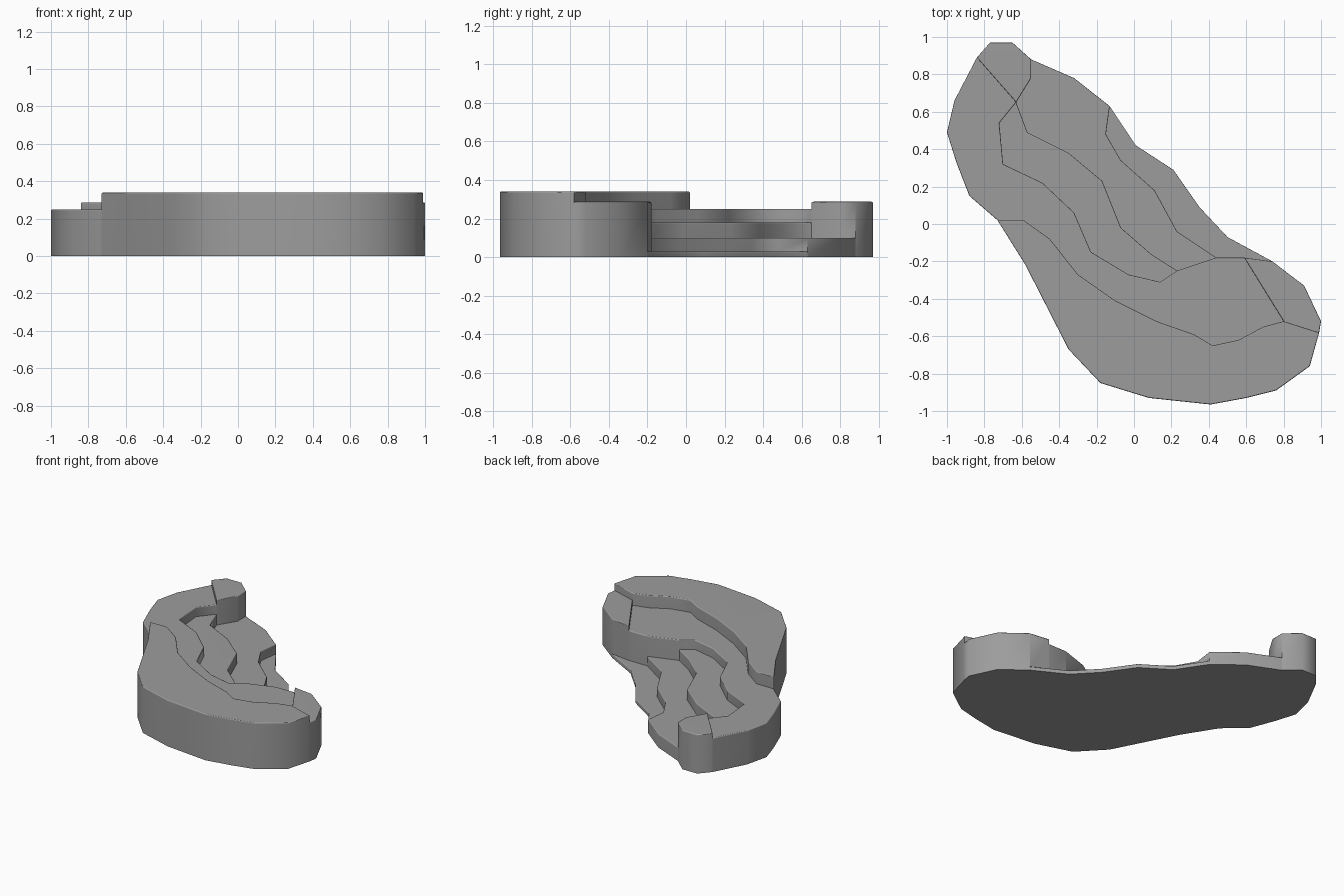
import bpy, bmesh, math

if "Cube" in bpy.data.objects:
    bpy.data.objects.remove(bpy.data.objects["Cube"])

# Outer rim, clockwise from the back left, split where terraces meet it
rim_back_knob = [(-.84, .89), (-.77, .97), (-.65, .97), (-.55, .88)]
rim_second = [(-.55, .88), (-.32, .78), (-.13, .63)]
rim_low = [(-.13, .63), (.01, .42), (.21, .29), (.35, .09), (.50, -.07), (.74, -.20)]
rim_right_knob = [(.74, -.20), (.91, -.33), (1, -.52), (.99, -.58)]
rim_top = [(.99, -.58), (.94, -.76), (.76, -.89), (.60, -.93), (.41, -.965), (.08, -.93),
           (-.18, -.85), (-.35, -.67), (-.58, -.22), (-.73, .02)]
rim_upper = [(-.73, .02), (-.88, .15), (-.95, .33), (-1, .49), (-.96, .66), (-.84, .89)]

# Winding step lines shared by neighbouring terraces
step_top = [(-.73, .02), (-.59, .02), (-.45, -.08), (-.30, -.27), (-.10, -.41), (.12, -.52),
            (.32, -.59), (.42, -.65), (.56, -.62), (.69, -.55), (.80, -.52)]
step_top_end = [(.80, -.52), (.99, -.58)]
step_upper = [(-.63, .65), (-.72, .54), (-.70, .32), (-.49, .22), (-.32, .06), (-.23, -.15),
              (-.03, -.27), (.14, -.31), (.23, -.25)]
step_upper_mid = [(.23, -.25), (.44, -.18)]
step_upper_end = [(.44, -.18), (.59, -.18)]
step_third = [(-.63, .65), (-.57, .49), (-.35, .38), (-.17, .23), (-.07, -.02), (.09, -.16),
              (.23, -.25)]
step_second = [(-.13, .63), (-.15, .48), (-.07, .34), (.11, .18), (.23, -.04), (.44, -.18)]
back_knob_left = [(-.84, .89), (-.63, .65)]
back_knob_right = [(-.63, .65), (-.55, .78), (-.55, .88)]
right_knob_left = [(.59, -.18), (.80, -.52)]
right_knob_back = [(.59, -.18), (.74, -.20)]


def rev(chain):
    return chain[::-1]


def ring(*chains):
    """Join clockwise chains into one counter-clockwise ring."""
    return [p for c in chains for p in c[:-1]][::-1]


# Terraces: height and plan
terraces = {
    "top_terrace": (.34, ring(rim_top, step_top, step_top_end)),
    "upper_terrace": (.25, ring(rim_upper, back_knob_left, step_upper, step_upper_mid,
                                step_upper_end, right_knob_left, rev(step_top))),
    "third_terrace": (.18, ring(step_third, rev(step_upper))),
    "second_terrace": (.10, ring(back_knob_right, rim_second, step_second,
                                 rev(step_upper_mid), rev(step_third))),
    "low_terrace": (.03, ring(rim_low, rev(right_knob_back), rev(step_upper_end),
                              rev(step_second))),
    "back_knob": (.287, ring(rim_back_knob, rev(back_knob_right), rev(back_knob_left))),
    "right_knob": (.287, ring(right_knob_back, rim_right_knob, rev(step_top_end),
                              rev(right_knob_left))),
}

# Dark grey stone
stone = bpy.data.materials.new("stone")
stone.diffuse_color = (.335, .335, .335, 1)
stone.use_nodes = True
stone.node_tree.nodes["Principled BSDF"].inputs["Base Color"].default_value = stone.diffuse_color


def edges(plan):
    return list(zip(plan, plan[1:] + plan[:1]))


height_at = {e: h for h, plan in terraces.values() for e in edges(plan)}

# Each terrace: tread, underside, and walls down to its lower neighbour
for name, (h, plan) in terraces.items():
    bm = bmesh.new()
    bm.faces.new([bm.verts.new((x, y, h)) for x, y in plan])
    bm.faces.new([bm.verts.new((x, y, 0)) for x, y in reversed(plan)])
    for a, b in edges(plan):
        low = height_at.get((b, a), 0)
        if low < h:
            bm.faces.new([bm.verts.new(p) for p in
                          ((*a, low), (*b, low), (*b, h), (*a, h))])
    bmesh.ops.remove_doubles(bm, verts=bm.verts, dist=1e-4)
    # Soft lip along the top of every wall
    lip = [e for e in bm.edges if len(e.link_faces) == 2
           and all(abs(v.co.z - h) < 1e-4 for v in e.verts)]
    bmesh.ops.bevel(bm, geom=lip, offset=.007, offset_type='OFFSET', segments=2,
                    profile=.5, affect='EDGES', clamp_overlap=True)
    for f in bm.faces:
        f.smooth = True
    mesh = bpy.data.meshes.new(name)
    bm.to_mesh(mesh)
    bm.free()
    mesh.set_sharp_from_angle(angle=math.radians(60))
    mesh.materials.append(stone)
    obj = bpy.data.objects.new(name, mesh)
    bpy.context.collection.objects.link(obj)
    # Keep the treads flat while the lips shade round
    weighted = obj.modifiers.new("flat_treads", 'WEIGHTED_NORMAL')
    weighted.keep_sharp = True
